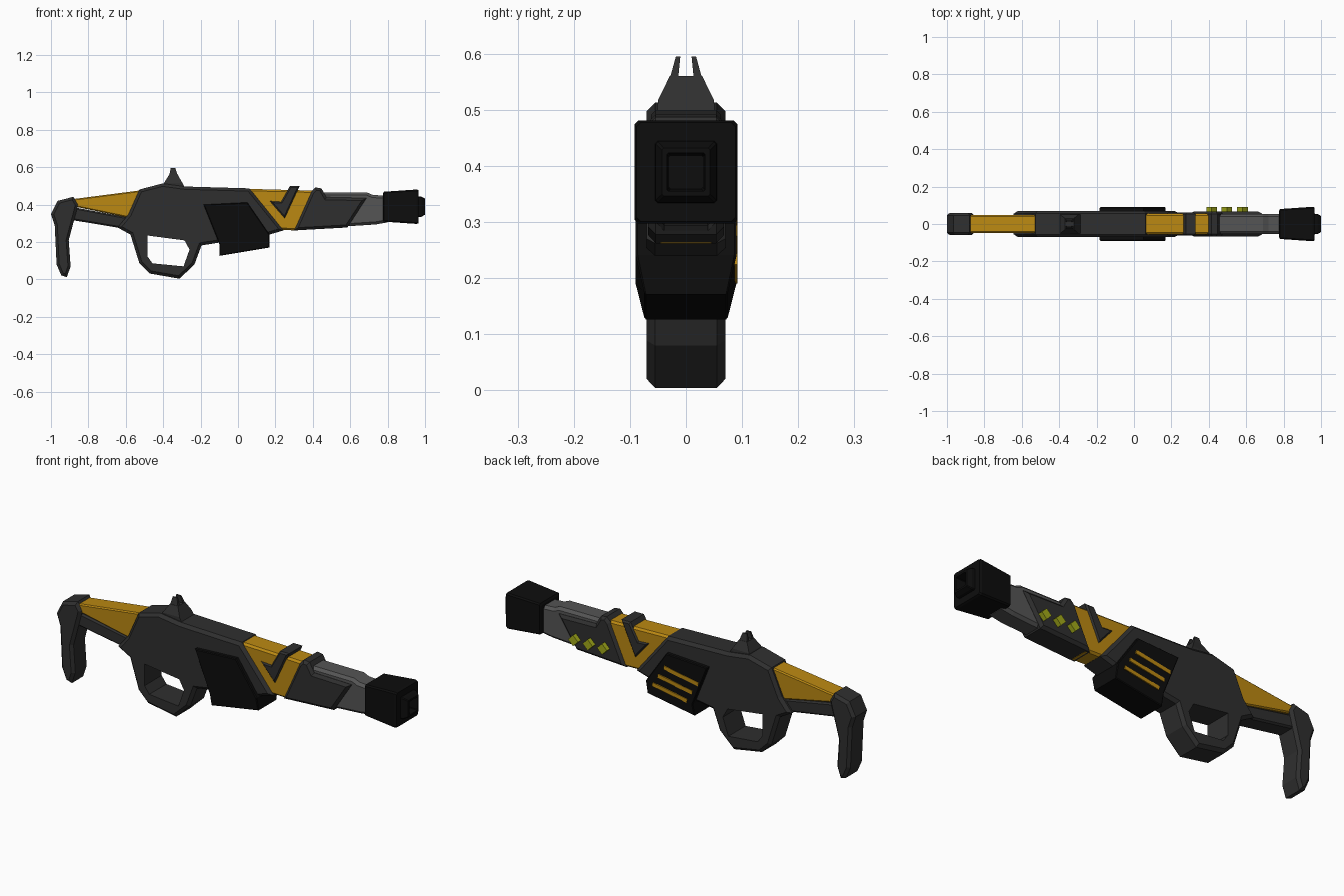
import bpy, bmesh, math
from mathutils import Matrix

if "Cube" in bpy.data.objects:
    bpy.data.objects.remove(bpy.data.objects["Cube"])


def material(name, r, g, b):
    m = bpy.data.materials.new(name)
    m.diffuse_color = (r, g, b, 1)
    m.use_nodes = True
    m.node_tree.nodes["Principled BSDF"].inputs["Base Color"].default_value = m.diffuse_color
    return m


DARK = material("dark_grey", 0.028, 0.028, 0.028)
BLACK = material("black", 0.004, 0.004, 0.004)
GREY = material("mid_grey", 0.09, 0.09, 0.09)
GOLD = material("gold", 0.5, 0.25, 0.006)
GREEN = material("yellow_green", 0.36, 0.4, 0.01)


def finish(name, bm, mat):
    bmesh.ops.recalc_face_normals(bm, faces=bm.faces)
    me = bpy.data.meshes.new(name)
    bm.to_mesh(me)
    bm.free()
    me.materials.append(mat)
    ob = bpy.data.objects.new(name, me)
    bpy.context.collection.objects.link(ob)
    return ob


def prism(name, pts, half, mat, bevel=0.0):
    """Side profile (x, z) extruded to y = +-half, with chamfered rims."""
    bm = bmesh.new()
    near = [bm.verts.new((x, -half, z)) for x, z in pts]
    far = [bm.verts.new((x, half, z)) for x, z in pts]
    caps = [bm.faces.new(near), bm.faces.new(far[::-1])]
    n = len(pts)
    for i in range(n):
        j = (i + 1) % n
        bm.faces.new((near[i], far[i], far[j], near[j]))
    bmesh.ops.recalc_face_normals(bm, faces=bm.faces)
    if bevel:
        edges = [e for f in caps for e in f.edges]
        bmesh.ops.bevel(bm, geom=edges, offset=bevel, offset_type='OFFSET',
                        segments=1, profile=0.5, affect='EDGES')
    return finish(name, bm, mat)


def loft(name, rings, mat):
    """Join a list of equal-length rings of 3D points, closing both ends."""
    bm = bmesh.new()
    vs = [[bm.verts.new(p) for p in r] for r in rings]
    n = len(vs[0])
    for a, b in zip(vs, vs[1:]):
        for i in range(n):
            j = (i + 1) % n
            bm.faces.new((a[i], a[j], b[j], b[i]))
    bm.faces.new(vs[0][::-1])
    bm.faces.new(vs[-1])
    return finish(name, bm, mat)


# shoulder stock
prism("stock_butt", [(-1, .35), (-.965, .42), (-.88, .442), (-.855, .40), (-.865, .36),
                     (-.905, .21), (-.895, .07), (-.915, .012), (-.945, .022),
                     (-.97, .08), (-.98, .29)], .06, DARK, .014)
prism("stock_gold_arm", [(-.88, .43), (-.50, .479), (-.56, .325), (-.88, .391)],
      .047, GOLD, .006)
prism("stock_lower_arm", [(-.89, .388), (-.56, .327), (-.60, .27), (-.89, .318)],
      .046, DARK, .008)

# receiver with grip loop
receiver = prism("receiver", [(-.527, .481), (-.404, .513), (-.286, .497), (.061, .487),
                              (.243, .262), (.168, .24), (-.195, .182), (-.233, .08),
                              (-.313, .004), (-.473, .032), (-.527, .086), (-.575, .24),
                              (-.644, .278), (-.586, .348)], .07, DARK, .015)
cutter = prism("grip_hole_cutter", [(-.484, .235), (-.286, .209), (-.259, .16),
                                    (-.291, .07), (-.457, .086), (-.484, .123)], .2, DARK)
cutter.hide_render = True
cutter.hide_viewport = True
cutter.display_type = 'WIRE'
cut = receiver.modifiers.new("grip_hole", 'BOOLEAN')
cut.operation = 'DIFFERENCE'
cut.solver = 'EXACT'
cut.object = cutter

# forked sight
def level(z, x0, x1, y0, y1):
    return [(x0, y0, z), (x1, y0, z), (x1, y1, z), (x0, y1, z)]


loft("sight_base", [level(.485, -.405, -.28, -.052, .052), level(.517, -.395, -.298, -.05, .05),
                    level(.56, -.368, -.322, -.029, .029)], DARK)
for s, side in ((-1, "front"), (1, "back")):
    loft("sight_prong_" + side, [level(.555, -.368, -.322, s * .014, s * .029),
                                 level(.595, -.36, -.335, s * .010, s * .018)], DARK)

# magazine box, tapering inward at its lower edge
box = prism("magazine_box", [(-.184, .40), (.05, .412), (.168, .241), (.168, .171),
                             (-.10, .126), (-.10, .19)], .09, BLACK, .004)
for v in box.data.vertices:
    if v.co.z < .18 and not (v.co.x < -.09 and v.co.z > .16):
        v.co.y *= .83


def bar(name, size, x, y, z, angle, mat):
    bm = bmesh.new()
    bmesh.ops.create_cube(bm, size=1, matrix=Matrix.Translation((x, y, z))
                          @ Matrix.Rotation(-angle, 4, 'Y') @ Matrix.Diagonal((*size, 1)))
    return finish(name, bm, mat)


# gold stripes on the back of the magazine box
for i, (x, z) in enumerate([(-.035, .32), (0, .268), (.03, .217)]):
    bar(f"magazine_stripe_{i}", (.2, .006, .02), x, .089, z, .17, GOLD)

# gold band with raised tick
prism("gold_band", [(.03, .485), (.40, .475), (.42, .44), (.32, .262), (.22, .265)],
      .055, GOLD, .01)
prism("band_tick", [(.168, .42), (.23, .416), (.278, .50), (.33, .50), (.25, .325)],
      .062, DARK, .008)

# fore-end and barrel
prism("fore_end", [(.393, .47), (.414, .492), (.446, .487), (.473, .44), (.687, .435),
                   (.585, .278), (.30, .262)], .068, DARK, .014)
prism("barrel_shroud", [(.44, .466), (.69, .465), (.72, .452), (.80, .447), (.80, .305),
                        (.735, .294), (.55, .282)], .053, GREY, .014)

# indicator studs on the back of the fore-end
for i, x in enumerate((.415, .497, .58)):
    bar(f"stud_{i}", (.04, .04, .04), x, .072, .338, math.radians(45), GREEN)


# muzzle block: chamfered square rings, ending in a hollow nub
def square(x, h):
    c = h * .08
    loop = [(h, h - c), (h - c, h), (c - h, h), (-h, h - c),
            (-h, c - h), (c - h, -h), (h - c, -h), (h, c - h)]
    return [(x, a, .389 + b) for a, b in loop]


loft("muzzle", [square(x, h) for x, h in [(.775, .07), (.78, .08), (.955, .092), (.965, .088),
                                          (.965, .055), (.98, .054), (1.0, .043),
                                          (1.0, .034), (.93, .030)]], BLACK)
